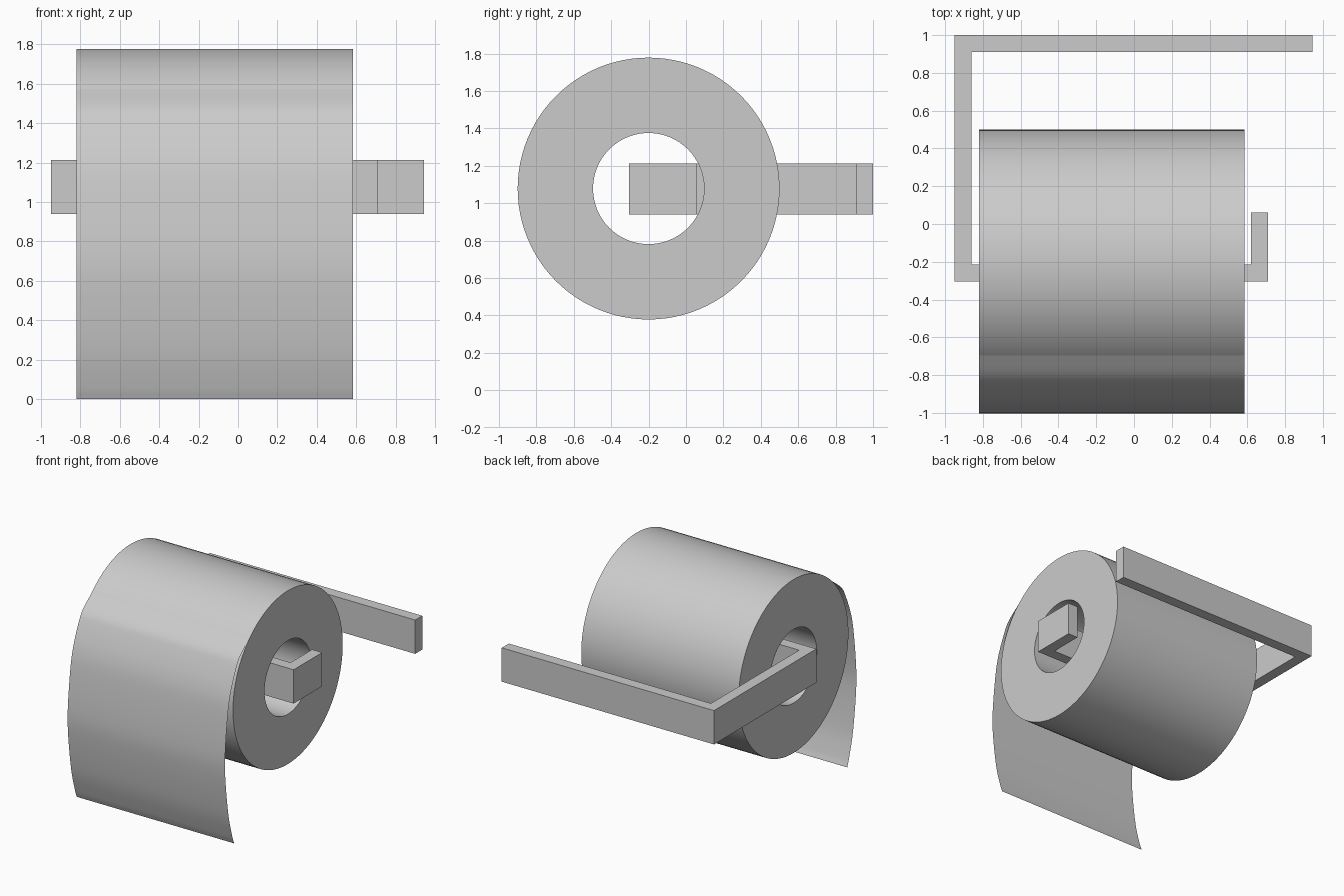
import bpy, bmesh, math
from mathutils import Vector

if "Cube" in bpy.data.objects:
    bpy.data.objects.remove(bpy.data.objects["Cube"])


def make_object(name, bm, smooth=False):
    mesh = bpy.data.meshes.new(name)
    bm.to_mesh(mesh)
    bm.free()
    obj = bpy.data.objects.new(name, mesh)
    bpy.context.collection.objects.link(obj)
    if smooth:
        bpy.ops.object.select_all(action='DESELECT')
        bpy.context.view_layer.objects.active = obj
        obj.select_set(True)
        bpy.ops.object.shade_smooth_by_angle(angle=math.radians(35))
    return obj


X0, X1 = -0.82, 0.585          # paper width
CY, CZ = -0.20, 1.078          # roll axis
R_OUT, R_IN = 0.70, 0.297

# Paper roll: rectangular cross-section revolved around the x axis
bm = bmesh.new()
SIDES = 96
section = [(X0, R_OUT), (X1, R_OUT), (X1, R_IN), (X0, R_IN)]
rings = []
for i in range(SIDES):
    a = 2 * math.pi * i / SIDES
    rings.append([bm.verts.new((x, CY + r * math.cos(a), CZ + r * math.sin(a)))
                  for x, r in section])
for i in range(SIDES):
    a, b = rings[i], rings[(i + 1) % SIDES]
    for j in range(4):
        k = (j + 1) % 4
        bm.faces.new((a[j], a[k], b[k], b[j]))
bmesh.ops.recalc_face_normals(bm, faces=bm.faces)
make_object("paper_roll", bm, True)

# Hanging sheet: smooth curve through a few side-view points, swept across x
pts = [Vector(p) for p in [
    (-0.60, 1.645), (-0.695, 1.574), (-0.807, 1.483), (-0.86, 1.40),
    (-0.93, 1.23), (-0.968, 1.055), (-1.0, 0.75), (-0.995, 0.54),
    (-0.957, 0.253), (-0.91, 0.07), (-0.885, 0.0), (-0.86, -0.07)]]
path = []
STEPS = 5
for p0, p1, p2, p3 in zip(pts, pts[1:], pts[2:], pts[3:]):
    for s in range(STEPS):
        t = s / STEPS
        path.append(0.5 * (2 * p1 + (p2 - p0) * t
                           + (2 * p0 - 5 * p1 + 4 * p2 - p3) * t ** 2
                           + (3 * p1 - p0 - 3 * p2 + p3) * t ** 3))
path.append(pts[-2])
bm = bmesh.new()
rows = [[bm.verts.new((x, p.x, p.y)) for x in (X0, X1)] for p in path]
for a, b in zip(rows, rows[1:]):
    bm.faces.new((a[0], b[0], b[1], a[1]))
make_object("hanging_sheet", bm, True)

# Holder: one bent flat bar, plan outline extruded upward
outline = [(-0.95, 1.0), (-0.95, -0.305), (0.71, -0.305), (0.71, 0.06),
           (0.62, 0.06), (0.62, -0.215), (-0.86, -0.215), (-0.86, 0.91),
           (0.945, 0.91), (0.945, 1.0)]
bm = bmesh.new()
face = bm.faces.new([bm.verts.new((x, y, 0.94)) for x, y in outline])
top = bmesh.ops.extrude_face_region(bm, geom=[face])["geom"]
bmesh.ops.translate(bm, vec=(0, 0, 0.273),
                    verts=[v for v in top if isinstance(v, bmesh.types.BMVert)])
bmesh.ops.recalc_face_normals(bm, faces=bm.faces)
make_object("wall_holder", bm)
